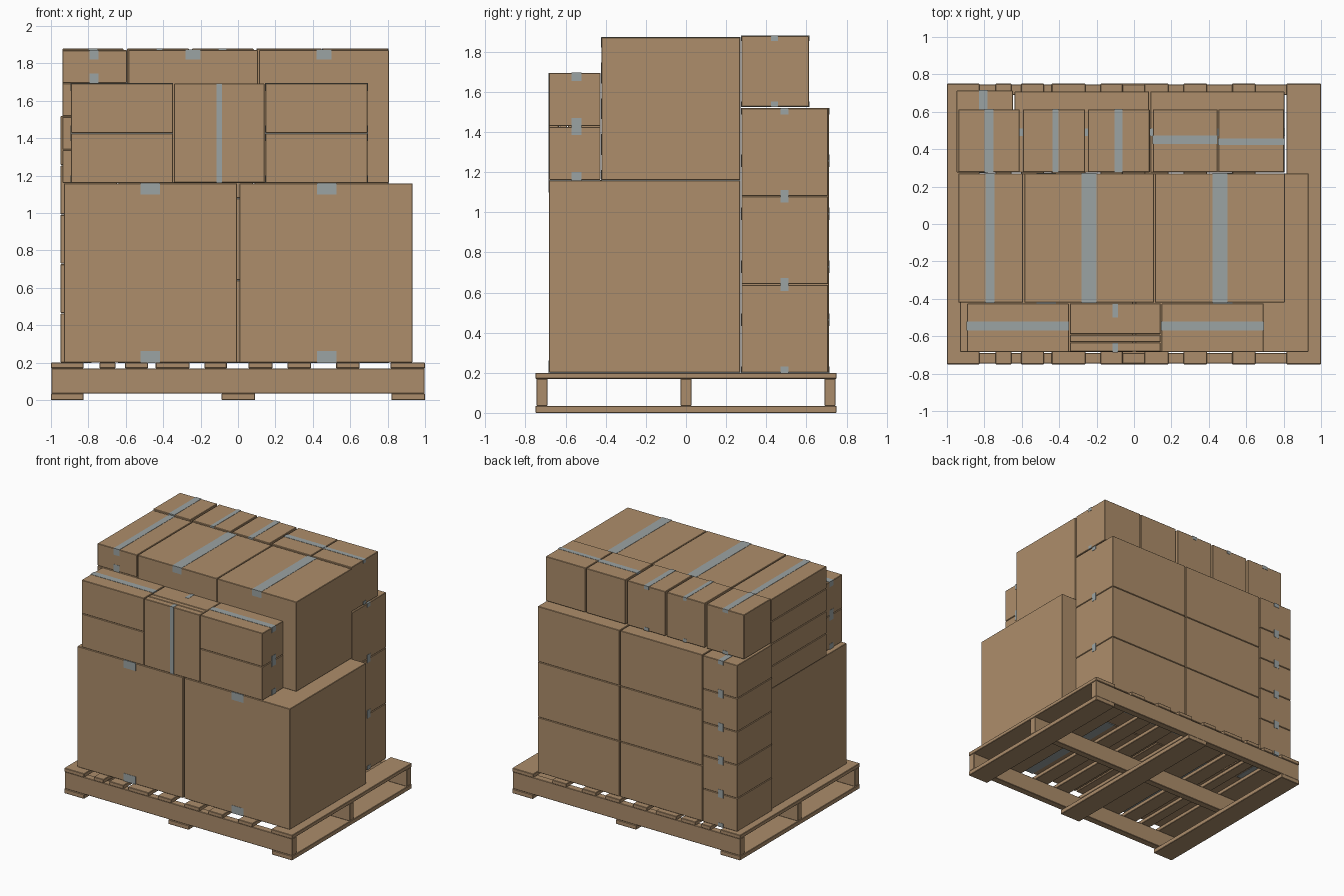
import bpy
import bmesh

if "Cube" in bpy.data.objects:
    bpy.data.objects.remove(bpy.data.objects["Cube"])


def material(name, rgb):
    m = bpy.data.materials.new(name)
    m.diffuse_color = (*rgb, 1)
    m.use_nodes = True
    m.node_tree.nodes["Principled BSDF"].inputs["Base Color"].default_value = m.diffuse_color
    return m


CARD = material("cardboard", (0.42, 0.27, 0.145))
WOOD = material("wood", (0.41, 0.265, 0.145))
TAPE = material("packing_tape", (0.33, 0.37, 0.37))


def add_block(bm, x, y, z):
    verts = bmesh.ops.create_cube(bm, size=1)["verts"]
    for v in verts:
        for i, (a, b) in enumerate((x, y, z)):
            v.co[i] = a if v.co[i] < 0 else b


def blocks(name, spans, mat, bevel=0):
    bm = bmesh.new()
    for s in spans:
        add_block(bm, *s)
    if bevel:
        bmesh.ops.bevel(bm, geom=bm.edges[:], offset=bevel, segments=1, affect='EDGES')
    mesh = bpy.data.meshes.new(name)
    bm.to_mesh(mesh)
    bm.free()
    mesh.materials.append(mat)
    ob = bpy.data.objects.new(name, mesh)
    bpy.context.collection.objects.link(ob)
    return ob


def carton(name, x, y, z, axis, centre, width, flap):
    """Carton taped along axis (0=x, 1=y), top and bottom, folded over both ends."""
    g, t = 0.0015, 0.002
    box = [(a + g, b - g) for a, b in (x, y, z)]
    blocks(name, [box], CARD, 0.003)
    side = (centre - width / 2, centre + width / 2)
    a, b = box[axis]
    lo, hi = box[2]

    def strip(along, zz):
        return (along, side, zz) if axis == 0 else (side, along, zz)

    spans = [strip((a, b), (hi - t, hi + t)), strip((a, b), (lo - t, lo + t))]
    for e in (a, b):
        spans.append(strip((e - t, e + t), (hi - flap, hi + t)))
        spans.append(strip((e - t, e + t), (lo - t, lo + flap)))
    blocks(name + "_tape", spans, TAPE)


def stack(name, x, y, z, count, *tape):
    h = (z[1] - z[0]) / count
    for i in range(count):
        carton(f"{name}_{i + 1}", x, y, (z[0] + i * h, z[0] + (i + 1) * h), *tape)


# Pallet: deck boards, stringers, bottom boards
deck = [(-1, -.825), (-.74, -.655), (-.605, -.48), (-.44, -.26), (-.18, -.06),
        (.055, .185), (.265, .39), (.525, .65), (.815, 1)]
for i, x in enumerate(deck):
    blocks(f"deck_board_{i + 1}", [(x, (-.75, .75), (.17, .2))], WOOD, .003)
for i, y in enumerate([(-.745, -.69), (-.027, .027), (.69, .745)]):
    blocks(f"stringer_{i + 1}", [((-.998, .998), y, (.035, .17))], WOOD, .003)
for i, x in enumerate([(-1, -.825), (-.088, .092), (.82, 1)]):
    blocks(f"bottom_board_{i + 1}", [(x, (-.75, .75), (0, .035))], WOOD, .003)

# Two large cartons at the bottom front
for name, x, c in (("left", (-.932, -.003), -.47), ("right", (.006, .935), .475)):
    carton(f"large_carton_{name}", x, (-.685, .272), (.2, 1.16), 1, c, .105, .06)

# Back row: two stacks of three, and one column of five narrow cartons
for name, x in (("left", (-.64, .082)), ("right", (.086, .806))):
    stack(f"back_stack_{name}", x, (.274, .71), (.2, 1.52), 3, 0, .49, .04, .03)
stack("narrow_column", (-.95, -.645), (.274, .715), (.2, 1.52), 5, 1, -.805, .045, .03)

# Row of five on top of the back stacks
for i, (x, *tape) in enumerate([((-.94, -.61), 1, -.775, .05), ((-.595, -.26), 1, -.42, .032),
                                ((-.248, .086), 1, -.083, .042), ((.1, .447), 0, .45, .045),
                                ((.45, .803), 0, .44, .035)]):
    carton(f"top_back_carton_{i + 1}", x, (.275, .615), (1.525, 1.88), *tape, .025)

# Middle layer: four flat cartons and two tall ones
stack("flat_carton", (-.94, -.592), (-.422, .272), (1.16, 1.872), 4, 1, -.77, .05, .05)
for name, x, c in (("left", (-.588, .109), -.24), ("right", (.111, .808), .46)):
    carton(f"middle_carton_{name}", x, (-.422, .272), (1.16, 1.873), 1, c, .08, .05)

# Front layer: pairs of long cartons either side of upright ones
for name, x in (("left", (-.895, -.347)), ("right", (.146, .695))):
    stack(f"long_carton_{name}", x, (-.685, -.424), (1.16, 1.695), 2, 0, -.545, .05, .04)
blocks("upright_cartons", [((-.343, .142), y, (1.162, 1.692)) for y in
                           ((-.683, -.634), (-.631, -.592), (-.589, -.425))], CARD, .003)
blocks("upright_tape", [((-.115, -.085), (-.686, -.682), (1.162, 1.694)),
                        ((-.115, -.085), (-.686, -.636), (1.69, 1.694)),
                        ((-.115, -.085), (-.5, -.425), (1.69, 1.694))], TAPE)
